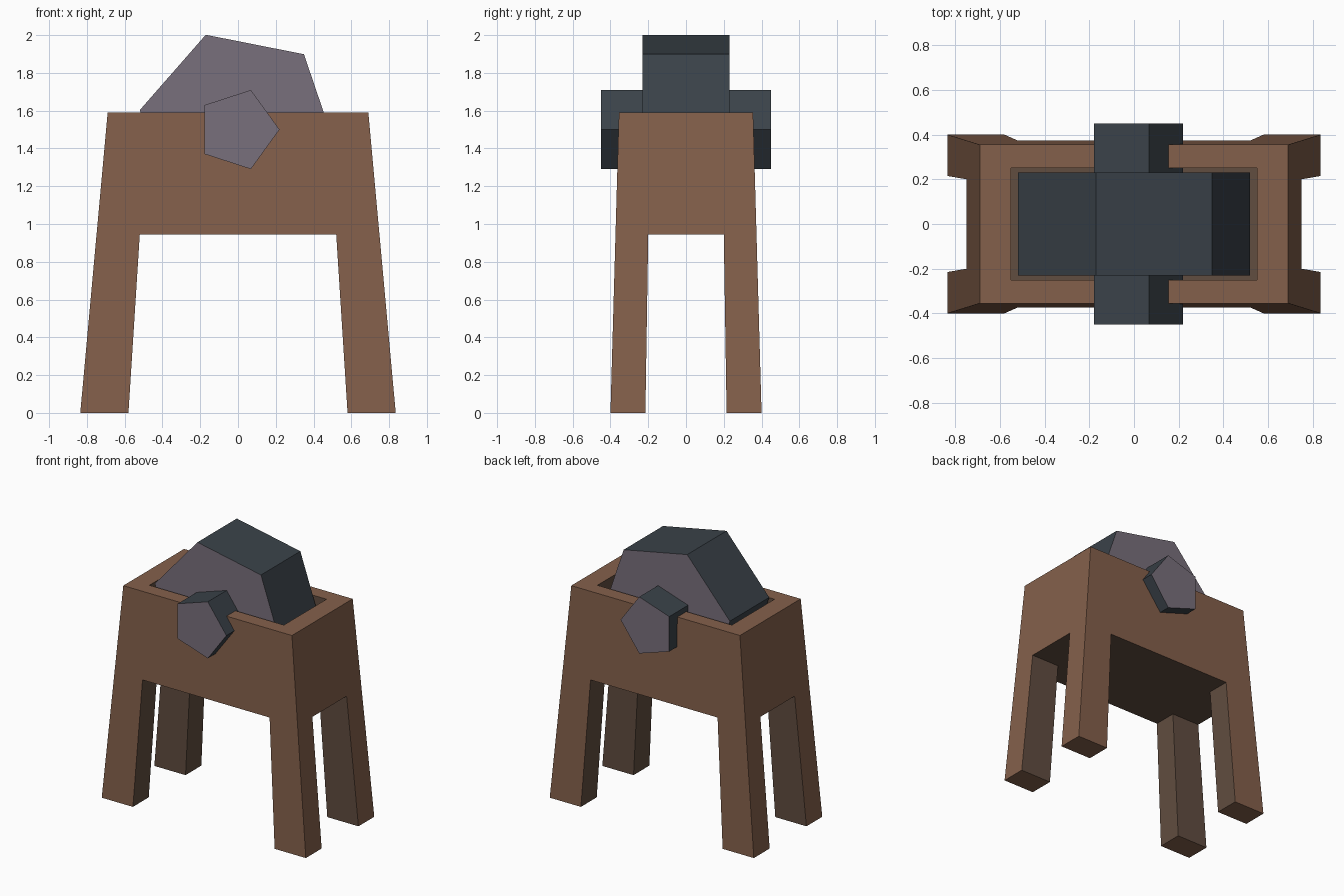
import bpy, bmesh, math
from mathutils import Vector

if "Cube" in bpy.data.objects:
    bpy.data.objects.remove(bpy.data.objects["Cube"])


def mat(name, rgb):
    """Flat colour from 0-255 sRGB, stored as linear."""
    lin = [((c / 255 + 0.055) / 1.055) ** 2.4 for c in rgb]
    m = bpy.data.materials.new(name)
    m.diffuse_color = (*lin, 1)
    m.use_nodes = True
    m.node_tree.nodes["Principled BSDF"].inputs["Base Color"].default_value = m.diffuse_color
    return m


WOOD = mat("brown wood", (132, 96, 75))
DARK = mat("dark inner wood", (97, 77, 64))
STONE = mat("grey stone", (121, 112, 124))
RIM = mat("dark rim", (58, 66, 73))


def make(name, bm, mats, rule):
    """Turn a bmesh into an object, colouring faces by a rule."""
    bmesh.ops.recalc_face_normals(bm, faces=bm.faces)
    for f in bm.faces:
        f.material_index = rule(f)
    me = bpy.data.meshes.new(name)
    bm.to_mesh(me)
    bm.free()
    for m in mats:
        me.materials.append(m)
    ob = bpy.data.objects.new(name, me)
    bpy.context.collection.objects.link(ob)
    return ob


def rect(x0, x1, y0, y1, z):
    return [(x0, y0, z), (x1, y0, z), (x1, y1, z), (x0, y1, z)]


def loft(rings):
    """Capped skin through rings of equal point count."""
    bm = bmesh.new()
    loops = [[bm.verts.new(p) for p in r] for r in rings]
    n = len(loops[0])
    for a, b in zip(loops, loops[1:]):
        for i in range(n):
            j = (i + 1) % n
            bm.faces.new((a[i], a[j], b[j], b[i]))
    bm.faces.new(loops[0])
    bm.faces.new(loops[-1])
    return bm


TOP, BELLY, FLOOR = 1.59, 0.945, 1.15


def outer(z):
    """Half width and half depth of the tapering stand at height z."""
    t = z / TOP
    return 0.835 - 0.145 * t, 0.40 - 0.045 * t


# Body: tapered block with a sunken trough
bx, by = outer(BELLY)
tx, ty = outer(TOP)
body = loft([rect(-bx, bx, -by, by, BELLY), rect(-tx, tx, -ty, ty, TOP),
             rect(-0.55, 0.55, -0.25, 0.25, TOP),
             rect(-0.55, 0.55, -0.25, 0.25, FLOOR)])


def is_inside(f):
    c = f.calc_center_median()
    in_trough = abs(c.x) < 0.56 and abs(c.y) < 0.26 and all(
        abs(v.co.x) < 0.56 for v in f.verts)
    return int(in_trough or f.normal.z < -0.9)


make("trough_body", body, [WOOD, DARK], is_inside)

# Four splayed legs, dark on the faces that look inward
for sx, side in ((-1, "left"), (1, "right")):
    for sy, end in ((-1, "front"), (1, "back")):
        ox, oy = outer(0)
        leg = loft([rect(sx * 0.58, sx * ox, sy * 0.215, sy * oy, 0),
                    rect(sx * 0.52, sx * bx, sy * 0.20, sy * by, BELLY)])
        inward = Vector((-sx, -sy, 0))
        make(f"{end}_{side}_leg", leg, [WOOD, DARK],
             lambda f: int(abs(f.normal.z) < 0.5 and f.normal.dot(inward) > 0.5))


def prism(name, sides, radius, half, start):
    """Many-sided drum along y, centred on the axle line."""
    rings = []
    for y in (-half, half):
        angs = [math.radians(start) + math.tau * i / sides for i in range(sides)]
        rings.append([(radius * math.cos(a), y, 1.5 + radius * math.sin(a))
                      for a in angs])
    make(name, loft(rings), [STONE, RIM], lambda f: int(abs(f.normal.y) < 0.5))


# Grinding wheel and the axle through it
prism("stone_wheel", 6, 0.53, 0.23, 48.8)
prism("axle", 5, 0.22, 0.45, 0)
